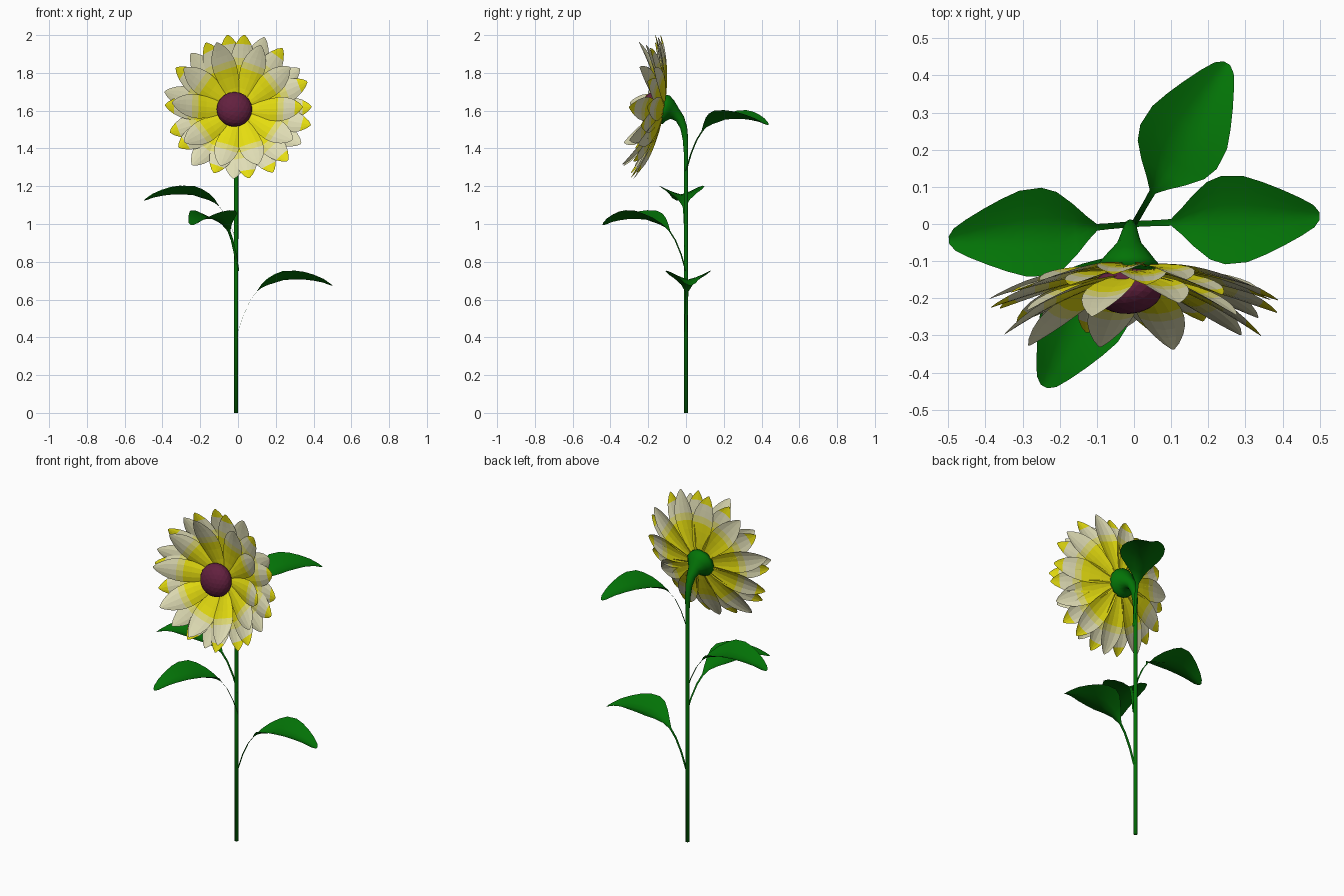
import bpy, bmesh, math, random
from mathutils import Vector

if "Cube" in bpy.data.objects:
    bpy.data.objects.remove(bpy.data.objects["Cube"])

random.seed(4)

def material(name, rgb):
    m = bpy.data.materials.new(name)
    m.diffuse_color = (*rgb, 1)
    m.use_nodes = True
    m.node_tree.nodes["Principled BSDF"].inputs["Base Color"].default_value = m.diffuse_color
    return m

GREEN = material("leaf green", (0.001, 0.17, 0.002))
YELLOW = material("yellow", (0.78, 0.72, 0.005))
PALE = material("pale yellow", (0.76, 0.72, 0.18))
CREAM = material("cream", (0.74, 0.72, 0.46))
PLUM = material("plum", (0.125, 0.015, 0.05))

def finish(bm, name, mats, smooth):
    me = bpy.data.meshes.new(name)
    for f in bm.faces:
        f.smooth = smooth
    bm.to_mesh(me)
    bm.free()
    for m in mats:
        me.materials.append(m)
    ob = bpy.data.objects.new(name, me)
    bpy.context.collection.objects.link(ob)
    return ob

def loft(bm, rows, closed=False, mats=None):
    """Skin a list of point rows with quads; mats gives one index per band."""
    vs = [[bm.verts.new(p) for p in row] for row in rows]
    n = len(rows[0])
    for i in range(len(rows) - 1):
        for j in range(n if closed else n - 1):
            k = (j + 1) % n
            f = bm.faces.new((vs[i][j], vs[i][k], vs[i + 1][k], vs[i + 1][j]))
            if mats:
                f.material_index = mats[i]
    return vs

# Stem and calyx: one tube in the y-z plane (y, z, radius)
path = [(0, 0, .011), (0, .7, .011), (0, 1.38, .012), (-.003, 1.45, .015),
        (-.012, 1.51, .019), (-.032, 1.557, .025), (-.06, 1.585, .036),
        (-.085, 1.598, .06), (-.105, 1.605, .08), (-.125, 1.608, .08)]
rows = []
for i, (y, z, r) in enumerate(path):
    a, b = path[max(i - 1, 0)], path[min(i + 1, len(path) - 1)]
    t = Vector((0, b[0] - a[0], b[1] - a[1])).normalized()
    side = Vector((1, 0, 0))
    up = t.cross(side)
    x = -.01 - .005 * min(1, max(0, -y / .1))
    rows.append([Vector((x, y, z)) + r * (math.cos(q) * side + math.sin(q) * up)
                 for q in (2 * math.pi * k / 14 for k in range(14))])
bm = bmesh.new()
vs = loft(bm, rows, closed=True)
bm.faces.new(vs[0][::-1])
bm.faces.new(vs[-1])
bmesh.ops.recalc_face_normals(bm, faces=bm.faces)
finish(bm, "stem", [GREEN], True)

# Leaves: flat petiole and folded, arched blade (distance, edge height, half width, fold depth)
leaf = [(0, 0, .008, 0), (.03, .09, .008, 0), (.065, .165, .008, 0),
        (.1, .213, .009, 0), (.125, .25, .032, .018), (.16, .282, .069, .034),
        (.2, .305, .104, .045), (.24, .32, .119, .047), (.3, .323, .116, .046),
        (.35, .316, .098, .04), (.4, .301, .076, .031), (.45, .28, .051, .02),
        (.485, .257, .03, .01), (.5, .246, .01, .002)]

def add_leaf(name, angle, z0):
    a = math.radians(angle)
    d, s = Vector((math.cos(a), math.sin(a), 0)), Vector((-math.sin(a), math.cos(a), 0))
    rows = []
    for r, z, w, fold in leaf:
        rows.append([d * r + s * (w * t) + Vector((0, 0, z0 + z - fold * (1 - abs(t) ** 1.3)))
                     for t in (-1, -.66, -.33, 0, .33, .66, 1)])
    bm = bmesh.new()
    loft(bm, rows)
    for f in bm.faces:
        f.normal_update()
        if f.normal.z < 0:
            f.normal_flip()
    finish(bm, name, [GREEN], True)

add_leaf("leaf_right", 2.5, .43)
add_leaf("leaf_left", 185, .88)
add_leaf("leaf_front", 241, .75)
add_leaf("leaf_back", 60, 1.28)

# Flower head frame, tilted slightly upwards
tilt = math.radians(10)
C = Vector((.003, -.115, 1.602))
N = Vector((0, -math.cos(tilt), math.sin(tilt)))
U = Vector((0, math.sin(tilt), math.cos(tilt)))
X = Vector((1, 0, 0))

# Petals: (fraction of length, half width)
petal = [(0, .02), (.2, .042), (.4, .058), (.54, .064), (.65, .063),
         (.76, .056), (.86, .042), (.95, .022), (1, .004)]

def add_ring(name, count, start, R, lift, base, tips):
    bm = bmesh.new()
    for k in range(count):
        tip = 0 if k % tips == 0 else 2
        bands = [0, 0, 0, 1, 2, 2, tip, tip]
        a = math.radians(start + 360 * k / count + random.uniform(-3, 3))
        d, s = X * math.cos(a) + U * math.sin(a), U * math.cos(a) - X * math.sin(a)
        length = R * random.uniform(.97, 1.02) - .05
        rise = lift * random.uniform(.88, 1.12)
        rows = []
        for t, w in petal:
            h = base + (rise - base) * (.6 * t + .4 * t * t)
            rows.append([C + d * (.05 + length * t) + s * (w * q) + N * (h - .012 * q * q * (w / .06))
                         for q in (-1, -.5, 0, .5, 1)])
        loft(bm, rows, mats=bands)
    for f in bm.faces:
        f.normal_update()
        if f.normal.dot(N) < 0:
            f.normal_flip()
    finish(bm, name, [YELLOW, PALE, CREAM], False)

add_ring("petals_back", 11, 2, .395, .095, .005, 3)
add_ring("petals_middle", 11, 18, .388, .12, .02, 1)
add_ring("petals_front", 10, 0, .345, .175, .035, 99)

# Flower centre: flattened dome
bm = bmesh.new()
bmesh.ops.create_icosphere(bm, subdivisions=3, radius=1)
for v in bm.verts:
    c = v.co.copy()
    v.co = C + N * (.064 + .062 * c.z) + X * (.094 * c.x - .022) + U * (.093 * c.y - .006)
bmesh.ops.recalc_face_normals(bm, faces=bm.faces)
finish(bm, "flower_centre", [PLUM], False)
